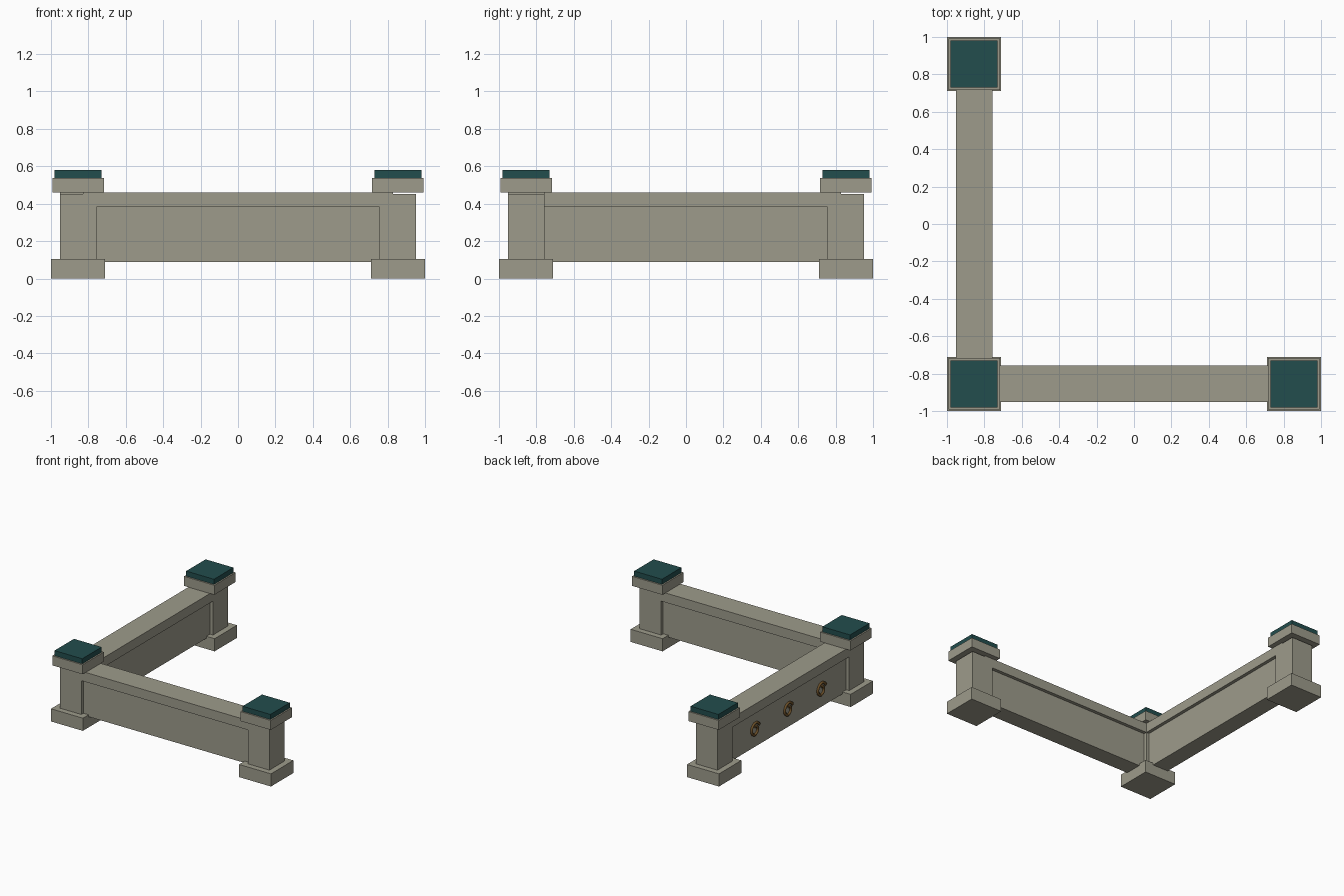
import bpy, bmesh, math
from mathutils import Vector

if "Cube" in bpy.data.objects:
    bpy.data.objects.remove(bpy.data.objects["Cube"])


def material(name, rgb):
    m = bpy.data.materials.new(name)
    m.diffuse_color = (*rgb, 1)
    m.use_nodes = True
    m.node_tree.nodes["Principled BSDF"].inputs["Base Color"].default_value = m.diffuse_color
    return m


STONE = material("warm grey stone", (0.34, 0.33, 0.26))
TEAL = material("dark teal", (0.016, 0.075, 0.075))
BRONZE = material("dark bronze", (0.15, 0.08, 0.022))


def box(name, lo, hi, mat):
    lo, hi = Vector(lo), Vector(hi)
    bm = bmesh.new()
    bmesh.ops.create_cube(bm, size=1)
    for v in bm.verts:
        v.co = Vector([(lo[i] + hi[i]) / 2 + v.co[i] * (hi[i] - lo[i]) for i in range(3)])
    me = bpy.data.meshes.new(name)
    bm.to_mesh(me)
    bm.free()
    me.materials.append(mat)
    ob = bpy.data.objects.new(name, me)
    bpy.context.collection.objects.link(ob)
    return ob


C = 0.855      # post centre distance
HALF = 0.098   # half width of shafts and rails
RECESS = 0.027

# Posts: plinth, shaft, capital and teal cap plate
layers = [("plinth", 0.145, 0.0, 0.104, STONE),
          ("shaft", HALF, 0.104, 0.452, STONE),
          ("capital", 0.138, 0.46, 0.538, STONE),
          ("cap_plate", 0.126, 0.538, 0.58, TEAL)]
for label, x, y in (("corner", -C, -C), ("right", C, -C), ("back", -C, C)):
    for part, h, z0, z1, mat in layers:
        box(f"{label}_post_{part}", (x - h, y - h, z0), (x + h, y + h, z1), mat)

# Walls: recessed panel under a full-width top rail
for part, h, z0, z1 in (("panel", HALF - RECESS, 0.088, 0.382), ("rail", HALF, 0.382, 0.46)):
    e = 0.83
    box(f"front_wall_{part}", (-e, -C - h, z0), (e, -C + h, z1), STONE)
    box(f"left_wall_{part}", (-C - h, -e, z0), (-C + h, e, z1), STONE)


# Scroll ornaments on the outer face of the left wall
def scroll(name, y, z, steps=28):
    cu = bpy.data.curves.new(name, 'CURVE')
    cu.dimensions = '3D'
    cu.bevel_depth = 0.011
    cu.bevel_resolution = 1
    cu.use_fill_caps = True
    sp = cu.splines.new('POLY')
    sp.points.add(steps)
    for i, p in enumerate(sp.points):
        t = i / steps
        a = math.radians(25 + 430 * t)
        r = 0.06 - 0.036 * t
        p.co = (-C - HALF + RECESS - 0.004, y - r * math.cos(a), z + r * math.sin(a), 1)
    cu.materials.append(BRONZE)
    ob = bpy.data.objects.new(name, cu)
    bpy.context.collection.objects.link(ob)


for i, y in enumerate((-0.43, 0.0, 0.43)):
    scroll(f"scroll_ornament_{i + 1}", y, 0.23)
